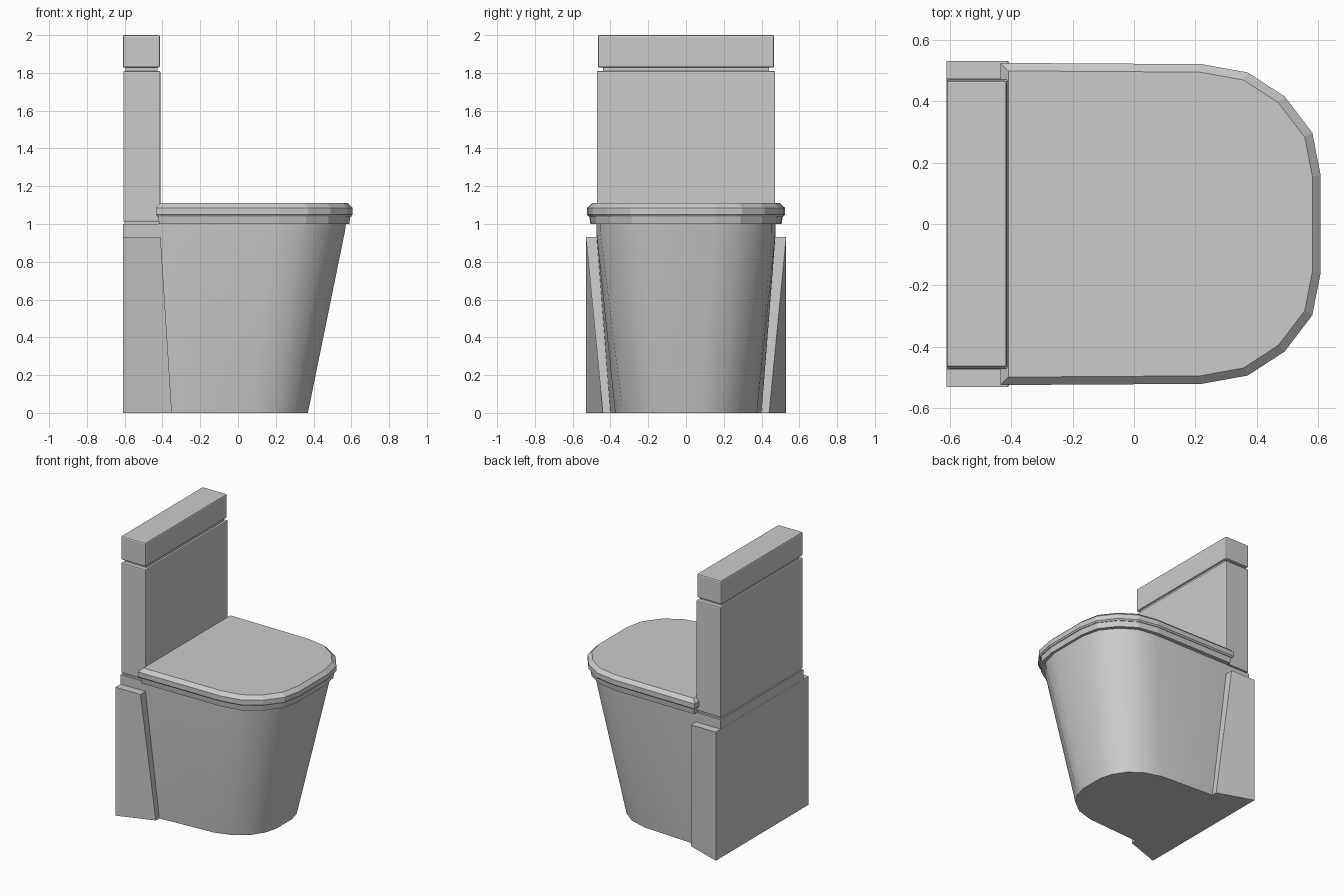
import bpy, bmesh, math

if "Cube" in bpy.data.objects:
    bpy.data.objects.remove(bpy.data.objects["Cube"])


def finish(name, bm, angle=None):
    bmesh.ops.recalc_face_normals(bm, faces=bm.faces)
    mesh = bpy.data.meshes.new(name)
    bm.to_mesh(mesh)
    bm.free()
    ob = bpy.data.objects.new(name, mesh)
    bpy.context.collection.objects.link(ob)
    if angle:
        bpy.ops.object.select_all(action='DESELECT')
        ob.select_set(True)
        bpy.context.view_layer.objects.active = ob
        bpy.ops.object.shade_smooth_by_angle(angle=math.radians(angle))
    return ob


def loft(name, sections, angle=None):
    """Join stacked (z, half outline) sections, mirrored across y = 0."""
    bm = bmesh.new()
    rings = []
    for z, half in sections:
        pts = half + [(x, -y) for x, y in reversed(half)]
        rings.append([bm.verts.new((x, y, z)) for x, y in pts])
    n = len(rings[0])
    for a, b in zip(rings, rings[1:]):
        for i in range(n):
            j = (i + 1) % n
            bm.faces.new((a[i], a[j], b[j], b[i]))
    bm.faces.new(rings[0])
    bm.faces.new(rings[-1])
    return finish(name, bm, angle)


def box(name, x0, x1, half_y, z0, z1, bevel=0.0):
    bm = bmesh.new()
    bmesh.ops.create_cube(bm, size=1)
    for v in bm.verts:
        v.co = ((x0 + x1) / 2 + v.co.x * (x1 - x0), v.co.y * 2 * half_y,
                (z0 + z1) / 2 + v.co.z * (z1 - z0))
    if bevel:
        bmesh.ops.bevel(bm, geom=bm.edges[:], offset=bevel, segments=2,
                        profile=0.5, affect='EDGES')
    return finish(name, bm)


def inset(half, d):
    """Shrink a half outline evenly towards its middle."""
    cx, rx, ry = 0.086, 0.521, 0.524
    return [(cx + (x - cx) * (1 - d / rx), y * (1 - d / ry)) for x, y in half]


# Bowl, tapering towards the floor
bowl_foot = [(-0.609, 0.41), (-0.35, 0.40), (0.07, 0.375), (0.20, 0.335),
             (0.29, 0.265), (0.345, 0.18), (0.37, 0.09)]
bowl_rim = [(-0.609, 0.475), (-0.40, 0.475), (0.20, 0.475), (0.34, 0.455),
            (0.45, 0.385), (0.535, 0.28), (0.567, 0.15)]
rim_top = [(x + 0.004 * (x > 0), y) for x, y in bowl_rim]
loft("bowl", [(0, bowl_foot), (0.965, bowl_rim), (1.0, rim_top)], 40)

# Wider plinth behind the bowl with slanted wings
loft("back_plinth", [(0, [(-0.61, 0.53), (-0.35, 0.44)]),
                     (0.93, [(-0.61, 0.53), (-0.41, 0.53)])])

# Seat ring and chamfered lid
lid = [(-0.435, 0.524), (0.22, 0.52), (0.37, 0.493), (0.49, 0.415),
       (0.58, 0.297), (0.607, 0.16)]
loft("seat", [(1.0, inset(lid, 0.018)), (1.04, inset(lid, 0.012))])
loft("seat_lid", [(1.04, inset(lid, 0.008)), (1.05, lid), (1.085, lid),
                  (1.11, inset(lid, 0.026))])

# Tank with shadow gaps below and above, and its cover
box("tank_base_gap", -0.60, -0.42, 0.46, 0.99, 1.03)
box("tank", -0.607, -0.411, 0.472, 1.012, 1.81, 0.007)
box("tank_neck", -0.595, -0.425, 0.44, 1.80, 1.84)
box("tank_cover", -0.61, -0.413, 0.467, 1.828, 2.0, 0.009)
